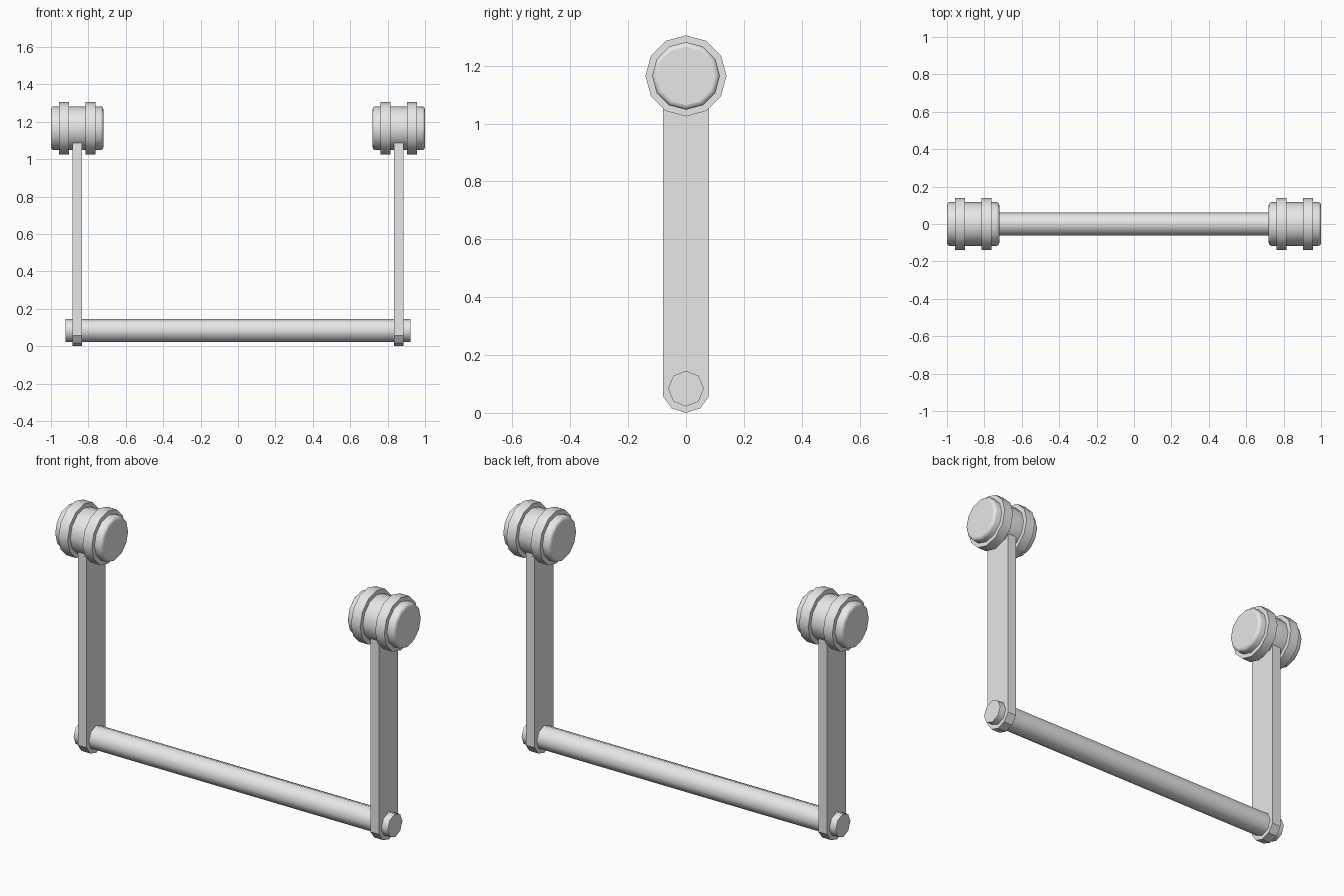
import bpy
from math import cos, sin, pi, radians

cube = bpy.data.objects.get("Cube")
if cube:
    bpy.data.objects.remove(cube, do_unlink=True)

grey = bpy.data.materials.new("light_grey")
grey.use_nodes = True
colour = (0.8, 0.8, 0.8, 1)
grey.diffuse_color = colour
grey.node_tree.nodes["Principled BSDF"].inputs["Base Color"].default_value = colour


def build(name, verts, faces, smooth):
    mesh = bpy.data.meshes.new(name)
    mesh.from_pydata(verts, [], faces)
    mesh.materials.append(grey)
    obj = bpy.data.objects.new(name, mesh)
    bpy.context.collection.objects.link(obj)
    if smooth:
        bpy.ops.object.select_all(action="DESELECT")
        obj.select_set(True)
        bpy.context.view_layer.objects.active = obj
        bpy.ops.object.shade_smooth_by_angle(angle=radians(50))
    return obj


def skin(name, loops, smooth=True):
    """Join matching closed loops, listed along +x, and cap both ends."""
    n = len(loops[0])
    verts = [v for loop in loops for v in loop]
    faces = [(k * n + i, k * n + (i + 1) % n, (k + 1) * n + (i + 1) % n, (k + 1) * n + i)[::-1]
             for k in range(len(loops) - 1) for i in range(n)]
    faces.append(tuple(range(n))[::-1])
    faces.append(tuple(range(len(verts) - n, len(verts))))
    return build(name, verts, faces, smooth)


def turned(name, profile, z, sides):
    """Revolve (x, radius) points about a line parallel to x."""
    angles = [2 * pi * i / sides for i in range(sides)]
    return skin(name, [[(x, r * cos(a), z + r * sin(a)) for a in angles] for x, r in profile])


HUB_Z, BAR_Z, ARM_X = 1.165, 0.084, 0.86

# Cross bar linking the two arms
turned("cross_bar", [(-0.923, 0.062), (0.923, 0.062)], BAR_Z, 8)

for side, s in (("left", 1), ("right", -1)):
    cx = s * ARM_X

    # Flat arm with a rounded lower end, its top buried in the hub
    r = 0.084
    lower = [(r * cos(a), BAR_Z + r * sin(a))
             for a in (radians(198 + 36 * i) for i in range(5))]
    w = lower[-1][0]
    outline = lower + [(w, HUB_Z), (-w, HUB_Z)]
    skin(side + "_arm", [[(cx + d, y, z) for y, z in outline] for d in (-0.026, 0.026)], False)

    # Hub drum with rounded rims
    half, radius, b = 0.14, 0.117, 0.016
    rim = [(half - b * (1 - cos(a)), radius - b * (1 - sin(a)))
           for a in (pi / 6 * i for i in range(4))]
    profile = [(cx - x, rr) for x, rr in rim] + [(cx + x, rr) for x, rr in reversed(rim)]
    turned(side + "_hub", profile, HUB_Z, 12)

    # Two raised collars around the hub
    for where, o in (("outer", s), ("inner", -s)):
        x = cx + o * 0.071
        turned(f"{side}_{where}_collar", [(x - 0.027, 0.14), (x + 0.027, 0.14)], HUB_Z, 12)
